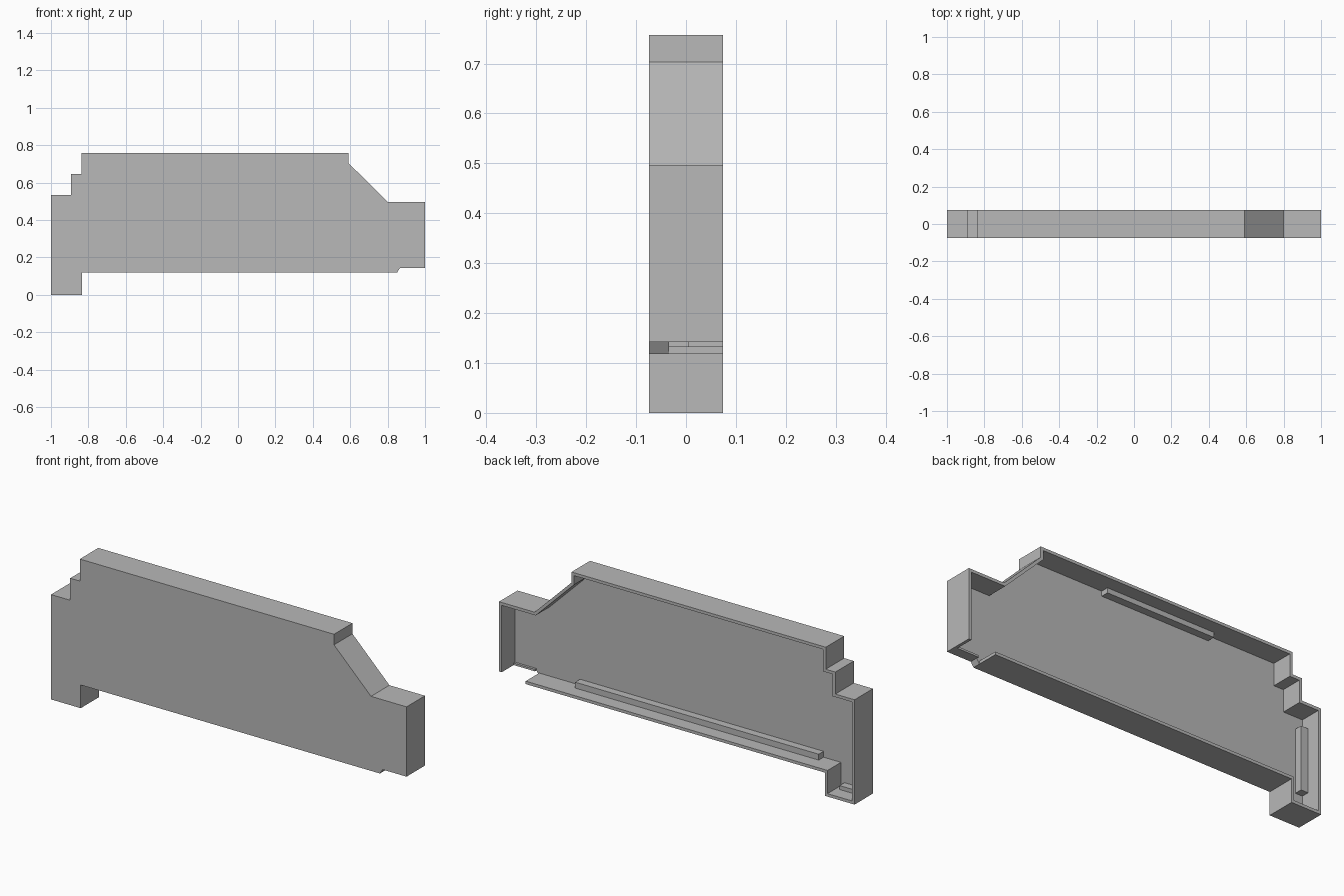
import bpy, bmesh
from mathutils import Vector

if "Cube" in bpy.data.objects:
    bpy.data.objects.remove(bpy.data.objects["Cube"], do_unlink=True)

FRONT, FLOOR, RIM = -0.074, -0.034, 0.074   # depth levels along y
RIB = 0.005                                  # back face of the ribs
WALL = 0.015

grey = bpy.data.materials.new("plain grey")
grey.use_nodes = True
grey.diffuse_color = (0.48, 0.48, 0.48, 1)
grey.node_tree.nodes["Principled BSDF"].inputs["Base Color"].default_value = grey.diffuse_color


def extrude(name, outline, y0, y1):
    """Solid made from an (x, z) outline pushed from y0 to y1."""
    bm = bmesh.new()
    face = bm.faces.new([bm.verts.new((x, y0, z)) for x, z in outline])
    result = bmesh.ops.extrude_face_region(bm, geom=[face])
    moved = [v for v in result["geom"] if isinstance(v, bmesh.types.BMVert)]
    bmesh.ops.translate(bm, verts=moved, vec=(0, y1 - y0, 0))
    bmesh.ops.recalc_face_normals(bm, faces=bm.faces)
    mesh = bpy.data.meshes.new(name)
    bm.to_mesh(mesh)
    bm.free()
    mesh.materials.append(grey)
    obj = bpy.data.objects.new(name, mesh)
    bpy.context.collection.objects.link(obj)
    return obj


def box(name, x0, x1, z0, z1, y1=RIB):
    return extrude(name, [(x0, z0), (x1, z0), (x1, z1), (x0, z1)], FLOOR, y1)


def inner_path(path, t):
    """Mitred copy of an open path, moved t to its left."""
    pts = [Vector(p) for p in path]
    sides = []
    for a, b in zip(pts, pts[1:]):
        d = (b - a).normalized()
        sides.append(Vector((-d.y, d.x)))
    result = [pts[0] + sides[0] * t]
    for p, m, n in zip(pts[1:], sides, sides[1:]):
        result.append(p + (m + n) * t / (1 + m.dot(n)))
    result.append(pts[-1] + sides[-1] * t)
    return [tuple(p) for p in result]


# Outline, counter-clockwise from the open notch at the lower left end
path = [(1, 0.142), (1, 0.497), (0.8, 0.497), (0.592, 0.703), (0.592, 0.757),
        (-0.838, 0.757), (-0.838, 0.645), (-0.892, 0.645), (-0.892, 0.533),
        (-1, 0.533), (-1, 0), (-0.833, 0), (-0.833, 0.118), (0.85, 0.118)]

# Thick face plate and the thin wall standing around it
extrude("front_plate", path + [(0.865, 0.142)], FRONT, FLOOR)
extrude("rim_wall", path + inner_path(path, WALL)[::-1], FLOOR, RIM)

# Ribs inside the shell
box("bottom_rib", -0.75, 0.62, 0.133, 0.163)
box("top_rib", -0.45, 0.155, 0.717, 0.742)
box("end_rib", -0.985, -0.945, 0.135, 0.457)
box("foot_rib", -0.985, -0.868, 0.015, 0.035)
box("notch_lip", 0.865, 0.985, 0.142, 0.152, FLOOR + 0.012)
